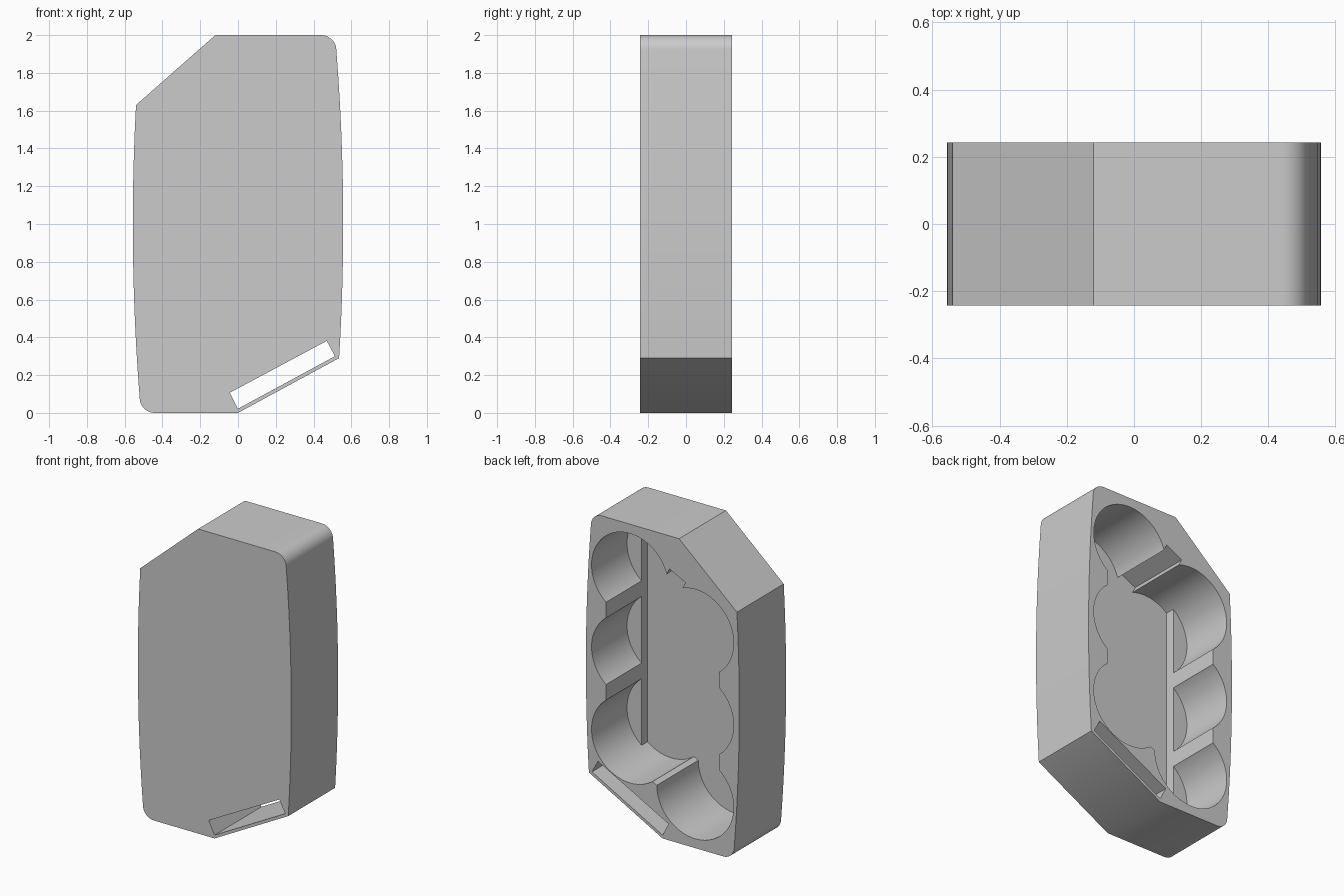
import bpy, bmesh, math
from mathutils import Vector

cube = bpy.data.objects.get("Cube")
if cube:
    bpy.data.objects.remove(cube, do_unlink=True)

HALF = 0.243      # half thickness of the case
DEEP = -0.187     # central floor
LEDGE = -0.125    # raised floor along both long sides
RADIUS = 0.279
SIDE = 0.41       # half width of the central channel

grey = bpy.data.materials.new("mid grey")
grey.use_nodes = True
colour = (0.6, 0.6, 0.6, 1)
grey.diffuse_color = colour
grey.node_tree.nodes["Principled BSDF"].inputs["Base Color"].default_value = colour


def prism(name, outline, y0, y1):
    """Extrude an x-z outline from y0 to y1."""
    bm = bmesh.new()
    face = bm.faces.new([bm.verts.new((x, y0, z)) for x, z in outline])
    moved = bmesh.ops.extrude_face_region(bm, geom=[face])["geom"]
    verts = [g for g in moved if isinstance(g, bmesh.types.BMVert)]
    bmesh.ops.translate(bm, verts=verts, vec=(0, y1 - y0, 0))
    bmesh.ops.recalc_face_normals(bm, faces=bm.faces)
    mesh = bpy.data.meshes.new(name)
    bm.to_mesh(mesh)
    bm.free()
    obj = bpy.data.objects.new(name, mesh)
    bpy.context.collection.objects.link(obj)
    return obj


def combine(target, tool, operation):
    """Apply a boolean and discard the tool."""
    mod = target.modifiers.new("boolean", "BOOLEAN")
    mod.operation, mod.solver, mod.object = operation, "EXACT", tool
    bpy.context.view_layer.objects.active = target
    bpy.ops.object.modifier_apply(modifier=mod.name)
    bpy.data.objects.remove(tool, do_unlink=True)


def arc(cx, cz, r, start, end, steps):
    angles = [math.radians(start + (end - start) * i / steps) for i in range(steps + 1)]
    return [(cx + r * math.cos(a), cz + r * math.sin(a)) for a in angles]


def bulge(z):
    return 0.557 - 0.043 * (z - 1) ** 2


def side(sign, z0, z1, steps=12):
    """Gently bowed long side."""
    heights = [z0 + (z1 - z0) * i / steps for i in range(steps + 1)]
    return [(sign * bulge(z), z) for z in heights]


# Case outline: bowed sides, two rounded corners, two chamfers
corner = 0.08
cx = bulge(2 - corner) - corner
outline = [(0, 0)] + side(1, 0.29, 2 - corner)
outline += arc(cx, 2 - corner, corner, 0, 90, 12)[1:]
outline += [(-0.12, 2)] + side(-1, 1.63, corner)
outline += arc(-cx, corner, corner, 180, 270, 12)[1:]
body = prism("holder_body", outline, -HALF, HALF)

# Pocket cutter: central channel with three round bays on each side
channel = [(SIDE, 0.58), (SIDE, 1.66), (0.237, 1.66), (-0.237, 1.42),
           (-SIDE, 1.42), (-SIDE, 0.34), (-0.237, 0.34), (0.237, 0.58)]
pocket = prism("pocket_cutter", channel, DEEP, 0.4)
for z in (0.58, 1.12, 1.66):
    for s in (1, -1):
        bay = arc(s * 0.237, 1 + s * (z - 1), RADIUS, 0, 360, 72)[:-1]
        combine(pocket, prism("bay_cutter", bay, DEEP, 0.4), "UNION")

# Links between the end bays, across the line joining their centres
along = Vector((0.474, 0.24)).normalized()
across = Vector((-along.y, along.x))
for z, half_length, reach in ((1.54, 0.065, 0.239), (0.46, 0.15, -0.128)):
    mid = Vector((0, z))
    link = [mid + along * (a * half_length) + across * (b * reach)
            for a, b in ((-1, -0.2), (1, -0.2), (1, 1), (-1, 1))]
    combine(pocket, prism("link_cutter", link, DEEP, 0.4), "UNION")

# Raised ledges left standing in the outer part of each bay
for s in (1, -1):
    ledge = [(s * SIDE, -0.1), (s * 0.7, -0.1), (s * 0.7, 2.1), (s * SIDE, 2.1)]
    combine(pocket, prism("ledge_cutter", ledge, -0.4, LEDGE), "DIFFERENCE")
combine(body, pocket, "DIFFERENCE")

# Strap slot running through beside the lower chamfer
slot = [(0.0, 0.022), (0.513, 0.3), (0.47, 0.381), (-0.043, 0.107)]
combine(body, prism("slot_cutter", slot, -0.4, 0.4), "DIFFERENCE")

body.data.materials.clear()
body.data.materials.append(grey)
for poly in body.data.polygons:
    poly.material_index = 0
bpy.ops.object.select_all(action="DESELECT")
body.select_set(True)
bpy.context.view_layer.objects.active = body
bpy.ops.object.shade_smooth_by_angle(angle=math.radians(30))
